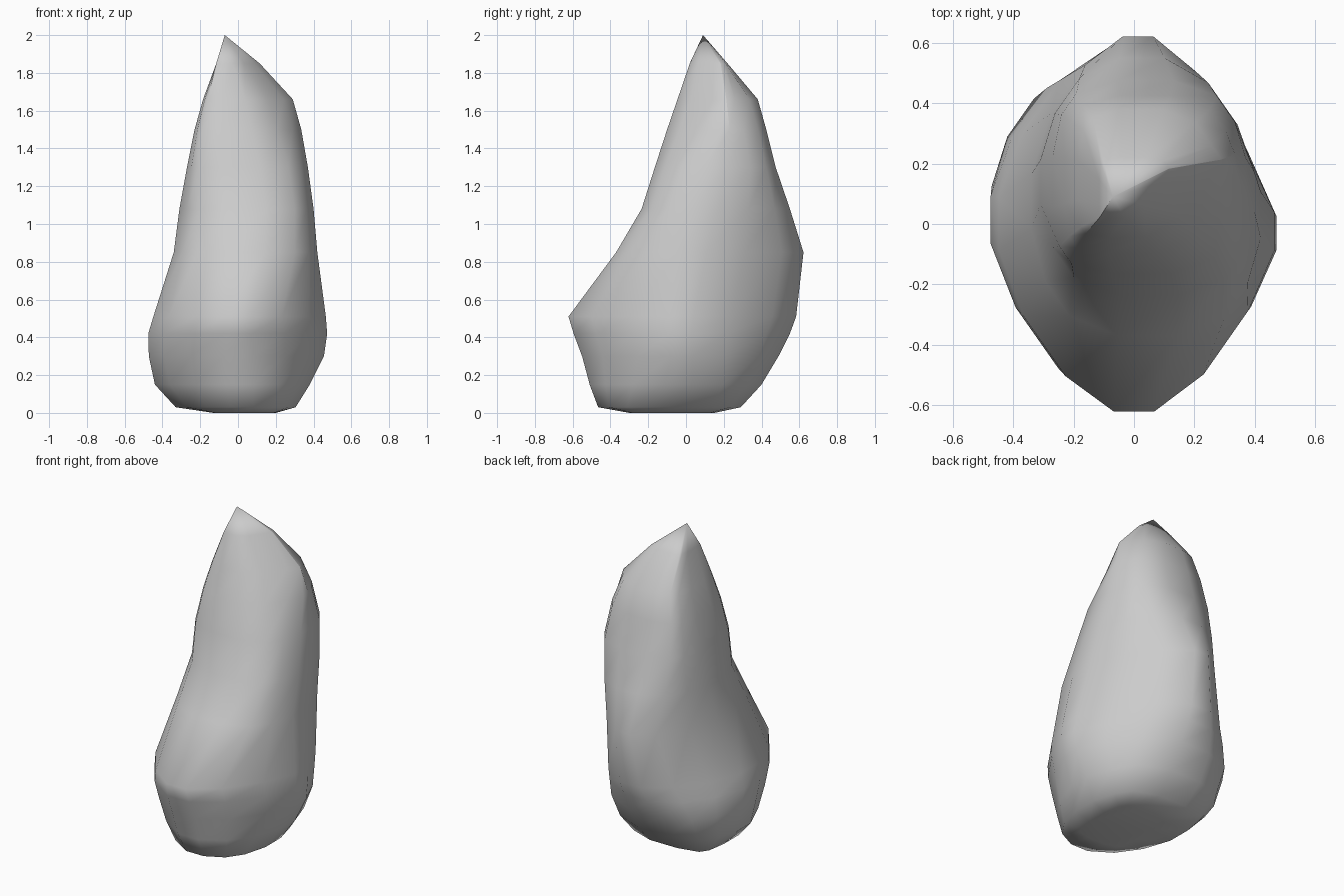
import bpy, bmesh
from math import sin, cos, radians
from mathutils import Vector

if "Cube" in bpy.data.objects:
    bpy.data.objects.remove(bpy.data.objects["Cube"])

# Directions in which each cross-section's reach is given: E, NE, N, NW, W, SW, S, SE
ANGLES = [radians(a) for a in (0, 35, 90, 145, 180, 215, 270, 325)]
# Cross-sections of the boulder: height, then the eight reaches from the axis
SECTIONS = [
    (0.00, .20, .20, .15, .16, .13, .25, .30, .30),
    (0.03, .305, .30, .29, .375, .33, .36, .465, .395),
    (0.15, .38, .38, .40, .465, .44, .415, .51, .425),
    (0.30, .455, .43, .49, .51, .472, .455, .55, .458),
    (0.42, .472, .44, .55, .495, .475, .48, .595, .475),
    (0.51, .465, .447, .583, .475, .448, .475, .622, .475),
    (0.85, .42, .457, .622, .435, .34, .35, .37, .422),
    (1.08, .40, .47, .55, .425, .31, .265, .235, .35),
    (1.30, .37, .468, .475, .405, .27, .245, .165, .283),
    (1.50, .335, .425, .425, .365, .23, .20, .10, .19),
    (1.66, .29, .36, .38, .315, .185, .15, .045, .115),
    (1.85, .115, .20, .22, .205, .115, .083, -.02, -.01),
]
TIP = (-.07, .09, 2.0)


def outline(z, reach):
    """Octagon touching the eight reaches, with its corners cut once."""
    corners = []
    for i in range(8):
        j = (i + 1) % 8
        a, b, h, k = ANGLES[i], ANGLES[j], reach[i], reach[j]
        d = sin(b - a)
        corners.append(Vector(((h * sin(b) - k * sin(a)) / d,
                               (k * cos(a) - h * cos(b)) / d, z)))
    pts = []
    for i in range(8):
        p, q = corners[i - 1], corners[i]
        pts += [p.lerp(q, .27), p.lerp(q, .73)]
    return pts


# Loft the sections and close both ends
bm = bmesh.new()
rings = [[bm.verts.new(p) for p in outline(s[0], s[1:])] for s in SECTIONS]
n = len(rings[0])
for low, high in zip(rings, rings[1:]):
    for i in range(n):
        j = (i + 1) % n
        bm.faces.new((low[i], low[j], high[j], high[i]))
bm.faces.new(rings[0][::-1])
tip = bm.verts.new(TIP)
for i in range(n):
    bm.faces.new((rings[-1][i], rings[-1][(i + 1) % n], tip))
bmesh.ops.recalc_face_normals(bm, faces=bm.faces)
for f in bm.faces:
    f.smooth = True

mesh = bpy.data.meshes.new("boulder")
bm.to_mesh(mesh)
bm.free()
rock = bpy.data.objects.new("boulder", mesh)
bpy.context.collection.objects.link(rock)
